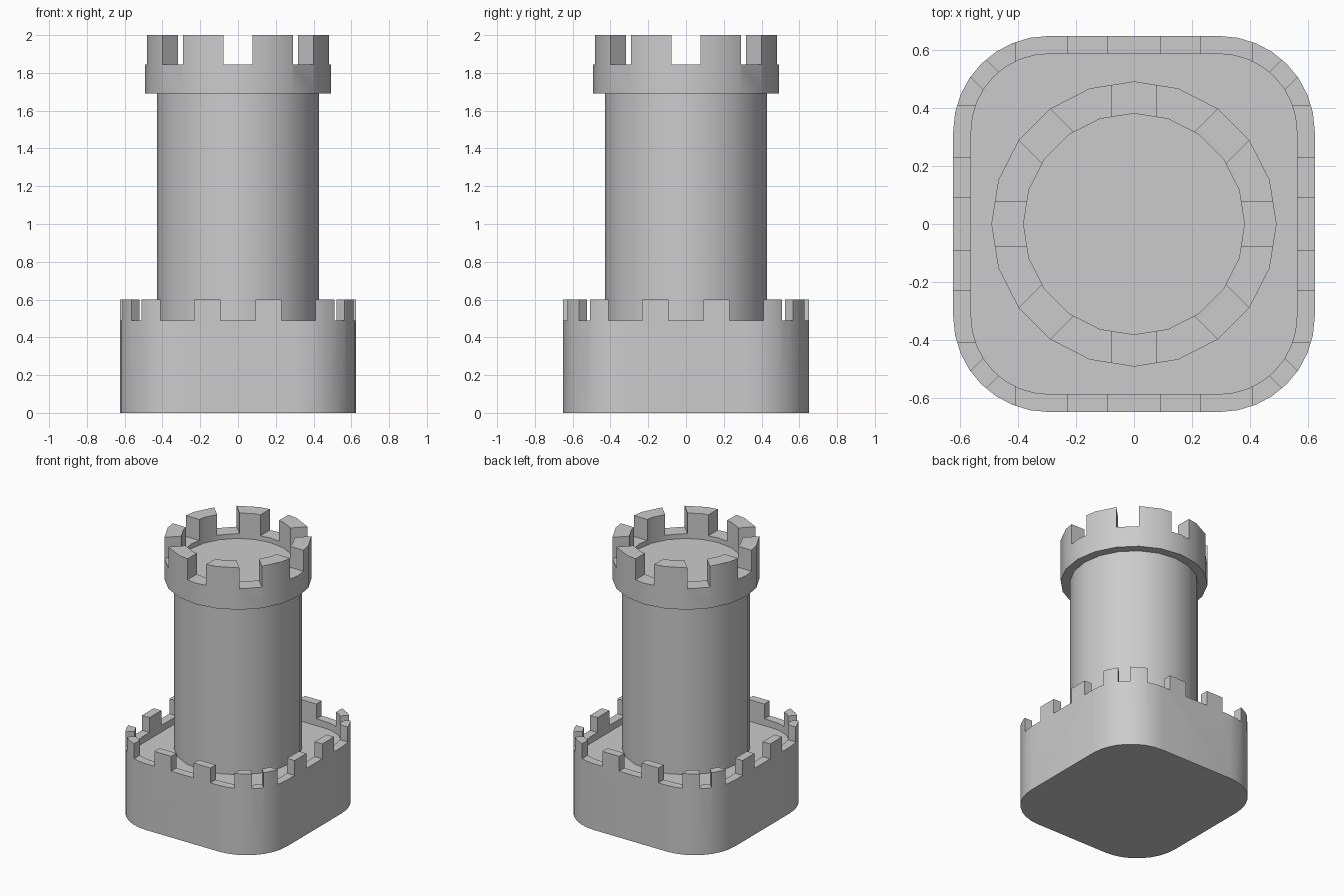
import bpy
import bmesh
from math import pi, cos, sin, radians

if "Cube" in bpy.data.objects:
    bpy.data.objects.remove(bpy.data.objects["Cube"], do_unlink=True)

stone = bpy.data.materials.new("grey stone")
stone.use_nodes = True
grey = (0.6, 0.6, 0.6, 1)
stone.diffuse_color = grey
stone.node_tree.nodes["Principled BSDF"].inputs["Base Color"].default_value = grey


def circle(radius, sides=20):
    return [(radius * cos(2 * pi * i / sides), radius * sin(2 * pi * i / sides))
            for i in range(sides)]


def rounded_rectangle(half_x, half_y, radius, steps=8):
    points = []
    for quarter, (sx, sy) in enumerate([(1, 1), (-1, 1), (-1, -1), (1, -1)]):
        for i in range(steps + 1):
            a = (quarter + i / steps) * pi / 2
            points.append((sx * (half_x - radius) + radius * cos(a),
                           sy * (half_y - radius) + radius * sin(a)))
    return points


def bar(centre, half_width, angle):
    """Long strip through the middle, shifted sideways by centre."""
    c, s = cos(angle), sin(angle)
    corners = [(-1, centre - half_width), (1, centre - half_width),
               (1, centre + half_width), (-1, centre + half_width)]
    return [(x * c - y * s, x * s + y * c) for x, y in corners]


def prism(name, outline, bottom, top):
    bm = bmesh.new()
    face = bm.faces.new([bm.verts.new((x, y, bottom)) for x, y in outline])
    raised = bmesh.ops.extrude_face_region(bm, geom=[face])["geom"]
    for v in raised:
        if isinstance(v, bmesh.types.BMVert):
            v.co.z = top
    bmesh.ops.recalc_face_normals(bm, faces=bm.faces)
    mesh = bpy.data.meshes.new(name)
    bm.to_mesh(mesh)
    bm.free()
    ob = bpy.data.objects.new(name, mesh)
    bpy.context.collection.objects.link(ob)
    return ob


def activate(ob):
    bpy.ops.object.select_all(action='DESELECT')
    ob.select_set(True)
    bpy.context.view_layer.objects.active = ob


def cut(ob, outline, bottom, top):
    cutter = prism("cutter", outline, bottom, top)
    cutter.hide_render = True
    activate(ob)
    mod = ob.modifiers.new("cut", 'BOOLEAN')
    mod.operation, mod.solver, mod.object = 'DIFFERENCE', 'EXACT', cutter
    bpy.ops.object.modifier_apply(modifier=mod.name)
    bpy.data.objects.remove(cutter, do_unlink=True)


def finish(ob):
    ob.data.materials.clear()
    ob.data.materials.append(stone)
    activate(ob)
    bpy.ops.object.shade_smooth_by_angle(angle=radians(30))


# Rounded square base with a sunken floor and a battlement rim
base = prism("base_wall", rounded_rectangle(0.625, 0.65, 0.33), 0, 0.6)
cut(base, rounded_rectangle(0.563, 0.588, 0.268), 0.44, 0.8)
for angle in (0, pi / 2):
    for centre, half_width in ((-0.32, 0.09), (0, 0.092), (0.32, 0.09)):
        cut(base, bar(centre, half_width, angle), 0.49, 0.8)
for angle in (pi / 4, -pi / 4):
    cut(base, bar(0, 0.04, angle), 0.49, 0.8)
finish(base)

# Round shaft
finish(prism("tower_shaft", circle(0.43), 0.42, 1.72))

# Wider crown with eight slots around its rim
crown = prism("tower_crown", circle(0.493), 1.69, 2)
cut(crown, circle(0.382), 1.81, 2.2)
for i in range(4):
    cut(crown, bar(0, 0.0765, i * pi / 4), 1.845, 2.2)
finish(crown)
